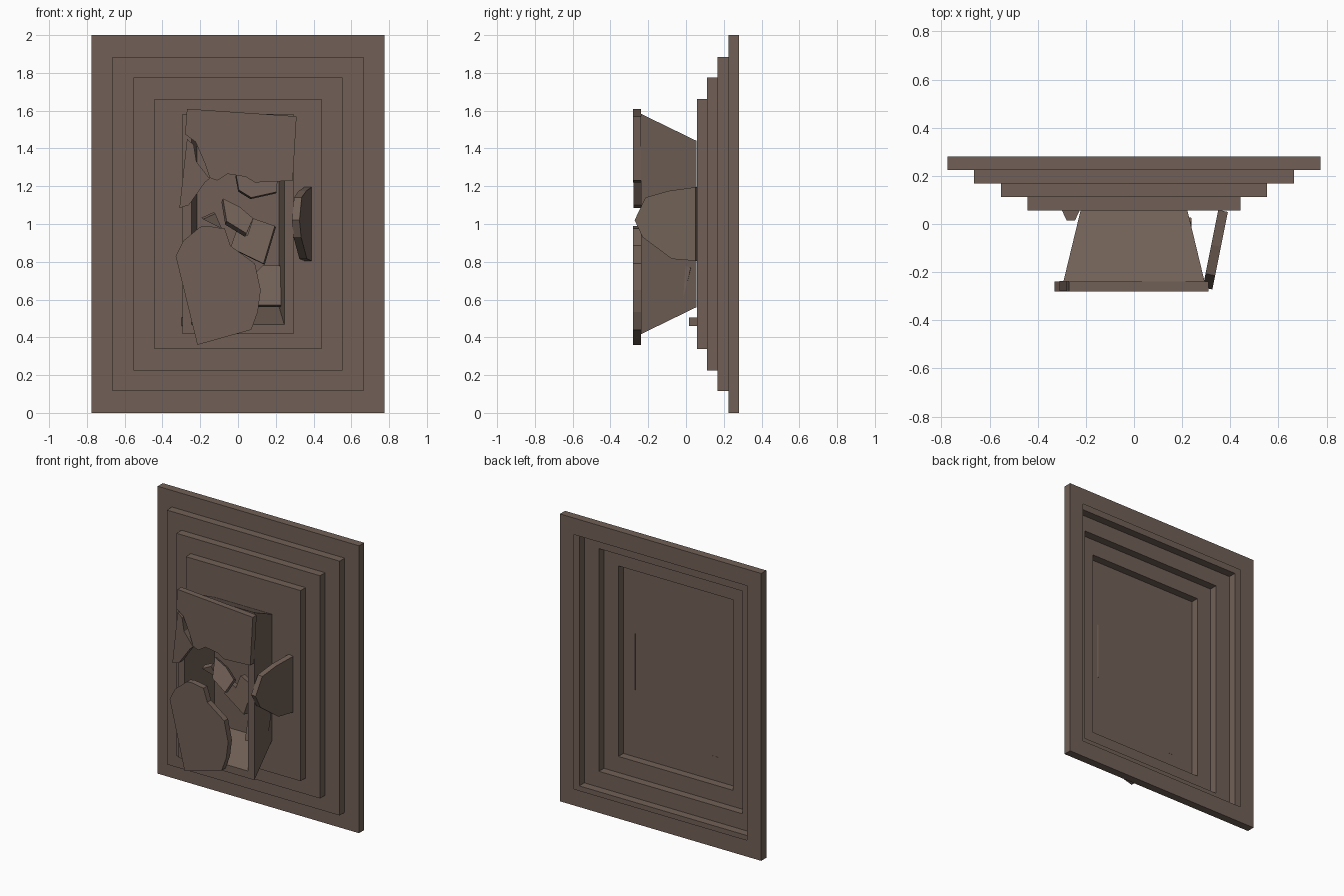
import bpy, bmesh
from mathutils import Vector

if "Cube" in bpy.data.objects:
    bpy.data.objects.remove(bpy.data.objects["Cube"])

brown = bpy.data.materials.new("dull_brown_stone")
brown.diffuse_color = (0.165, 0.118, 0.094, 1)
brown.use_nodes = True
brown.node_tree.nodes["Principled BSDF"].inputs["Base Color"].default_value = brown.diffuse_color


def finish(name, bm, fix=True):
    if fix:
        bmesh.ops.recalc_face_normals(bm, faces=bm.faces)
    me = bpy.data.meshes.new(name)
    bm.to_mesh(me)
    bm.free()
    me.materials.append(brown)
    ob = bpy.data.objects.new(name, me)
    bpy.context.collection.objects.link(ob)
    return ob


def loop(bm, hx, hz, y):
    """Rectangle of vertices centred on z = 1."""
    return [bm.verts.new((sx * hx, y, 1 + sz * hz))
            for sx, sz in ((-1, -1), (1, -1), (1, 1), (-1, 1))]


def bridge(bm, a, b):
    for i in range(4):
        j = (i + 1) % 4
        bm.faces.new((a[i], a[j], b[j], b[i]))


def skin(bm, rects):
    """Join a chain of rectangles given as (half x, half z, y)."""
    loops = [loop(bm, *r) for r in rects]
    for a, b in zip(loops, loops[1:]):
        bridge(bm, a, b)
    return loops


def prism(name, verts, offset):
    """Flat slab: polygon pushed along an offset."""
    bm = bmesh.new()
    a = [bm.verts.new(v) for v in verts]
    b = [bm.verts.new(Vector(v) + Vector(offset)) for v in verts]
    bm.faces.new(a)
    bm.faces.new(b[::-1])
    n = len(a)
    for i in range(n):
        j = (i + 1) % n
        bm.faces.new((a[i], b[i], b[j], a[j]))
    return finish(name, bm)


def shard(name, pts, y, ax=0.0, az=0.0, t=0.042):
    """Slab facing the front from (x, z) points, tilted by ax and az."""
    cx = sum(p[0] for p in pts) / len(pts)
    cz = sum(p[1] for p in pts) / len(pts)
    n = Vector((-ax, 1, -az)).normalized() * t
    return prism(name, [(x, y + ax * (x - cx) + az * (z - cz), z)
                        for x, z in pts], n)


# Stepped backing: hollow shell, open behind, with a rim on the back
bm = bmesh.new()
rects = [(0.665, 0.885, 0.28), (0.775, 1.0, 0.28), (0.775, 1.0, 0.224),
         (0.665, 0.885, 0.224), (0.665, 0.885, 0.168),
         (0.553, 0.775, 0.168), (0.553, 0.775, 0.112),
         (0.442, 0.663, 0.112), (0.442, 0.663, 0.057)]
loops = skin(bm, rects)
bm.faces.new(loops[-1])
finish("stepped_backing", bm)

# Flared open box
bm = bmesh.new()
loops = skin(bm, [(0.222, 0.44, 0.056), (0.293, 0.583, -0.238),
                  (0.245, 0.533, -0.238), (0.217, 0.437, 0.054)])
bm.faces.new(loops[-1])
finish("flared_box", bm)

# Broken lid pieces on the box front
shard("lid_top", [(-.27, 1.61), (.31, 1.57), (.29, 1.23), (.20, 1.225),
                  (.09, 1.22), (.04, 1.25), (-.055, 1.265), (-.11, 1.23),
                  (-.15, 1.245), (-.175, 1.32), (-.225, 1.435),
                  (-.28, 1.475)], -0.28)
shard("lid_left", [(-.27, 1.45), (-.235, 1.42), (-.22, 1.33), (-.15, 1.24),
                   (-.175, 1.22), (-.26, 1.10), (-.31, 1.085)], -0.279)
shard("lid_bottom", [(-.33, .83), (-.29, .91), (-.20, .985), (-.165, .99),
                     (-.07, .975), (-.04, .885), (.09, .79), (.12, .65),
                     (.105, .535), (.07, .44), (-.215, .36)], -0.28)

# Piece leaning outside the right wall
side = [(.05, 1.195), (-.095, 1.175), (-.215, 1.14), (-.272, 1.02),
        (-.23, .93), (-.075, .815), (.05, .805)]
prism("leaning_piece", [(.39 + (y - .05) * .2, y, z) for y, z in side],
      (-.04, .009, 0))

# Fallen shards inside the box
shard("shard_middle", [(-.08, 1.135), (.01, 1.09), (.08, 1.03), (.045, .95),
                       (-.06, 1.015)], -0.17, 0.2, 0.5)
shard("shard_lower", [(.08, 1.03), (.195, .99), (.135, .79), (-.04, .875),
                      (-.01, .96), (.05, .94)], -0.10, -0.15, 0.15)
shard("shard_small", [(-.185, 1.025), (-.12, 1.055), (-.085, .975)],
      -0.12, 0.2, -0.2)
shard("shard_upper", [(-.01, 1.26), (.21, 1.25), (.205, 1.17), (.07, 1.14),
                      (.005, 1.18)], -0.06, 0.1, 0.2)
shard("shard_floor", [(.09, .74), (.13, .78), (.235, .78), (.235, .57),
                      (.09, .57)], -0.03, -0.1, 0.25)

# Small chip behind the lower left rim
prism("chip", [(-.30, .058, .46), (-.28, .015, .46), (-.245, .015, .46),
               (-.225, .058, .46)], (0, 0, .045))
